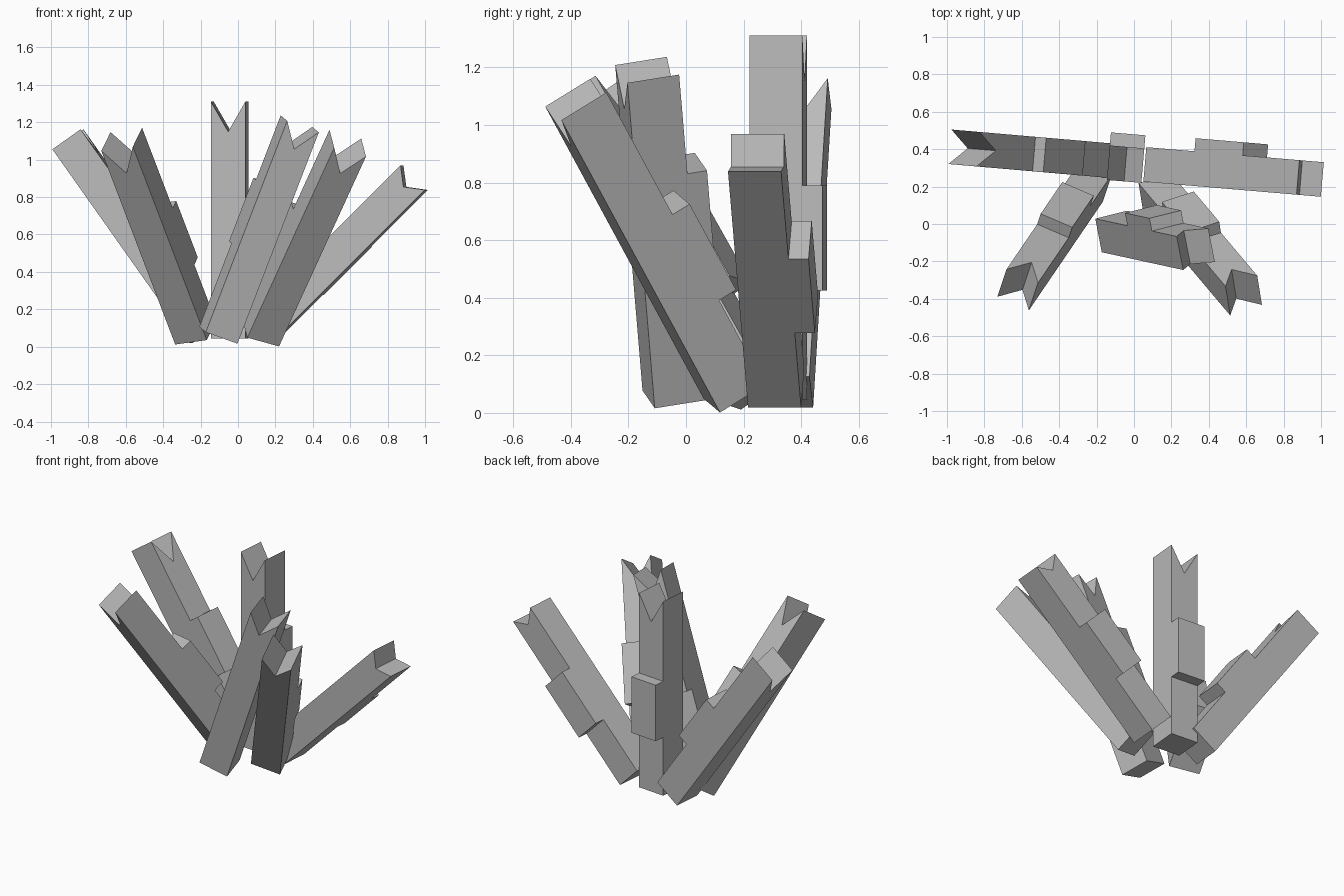
import bpy, bmesh
from mathutils import Vector, Matrix

if "Cube" in bpy.data.objects:
    bpy.data.objects.remove(bpy.data.objects["Cube"])

grey = bpy.data.materials.new("plain_grey")
grey.use_nodes = True
GREY = (0.5, 0.5, 0.5, 1)
grey.diffuse_color = GREY
grey.node_tree.nodes["Principled BSDF"].inputs["Base Color"].default_value = GREY

HALF = 0.0925        # half the thickness of a beam
BLOCK_LENGTH = 0.365
BLOCK_DEPTH = 0.07


def prism(bm, outline, y0, y1):
    """Extrude an x-z outline from y0 to y1."""
    face = bm.faces.new([bm.verts.new((x, y0, z)) for x, z in outline])
    out = bmesh.ops.extrude_face_region(bm, geom=[face])
    moved = [v for v in out["geom"] if isinstance(v, bmesh.types.BMVert)]
    bmesh.ops.translate(bm, verts=moved, vec=(0, y1 - y0, 0))


def beam(name, base, axis, back, length, notch, drop):
    """Square beam with a V-notched end and a block on its back, drop below the tip."""
    bm = bmesh.new()
    prism(bm, [(-HALF, 0), (HALF, 0), (HALF, length), (0, length - notch),
               (-HALF, length)], -HALF, HALF)
    top = length - drop
    low = top - BLOCK_LENGTH
    prism(bm, [(-HALF, low), (HALF, low), (HALF, top), (-HALF, top)],
          HALF, HALF + BLOCK_DEPTH)
    bmesh.ops.recalc_face_normals(bm, faces=bm.faces)

    # Stand the beam along its axis, back side turned as given
    z = Vector(axis).normalized()
    y = Vector(back)
    y = (y - z * y.dot(z)).normalized()
    turn = Matrix((y.cross(z), y, z)).transposed().to_4x4()
    bm.transform(Matrix.Translation(base) @ turn)

    mesh = bpy.data.meshes.new(name)
    bm.to_mesh(mesh)
    bm.free()
    mesh.materials.append(grey)
    bpy.context.collection.objects.link(bpy.data.objects.new(name, mesh))


# Fan of beams behind
beam("back_upright_beam", (-0.045, 0.32, 0.045), (0, 0, 1), (0.085, 1, 0), 1.265, 0.16, 0.52)
beam("back_right_beam", (-0.177, 0.343, 0.073), (-0.577, 0.05, 0.816), (0.82, -0.07, 0.57), 1.27, 0.165, 0.52)
beam("back_left_beam", (0.123, 0.313, 0.085), (0.707, -0.06, 0.707), (0.085, 1, 0), 1.16, 0.07, 0.43)

# Beams leaning forward
beam("front_left_beam", (0.122, 0.168, 0.073), (0.373, -0.442, 0.815), (-0.137, 0.847, 0.52), 1.245, 0.14, 0.52)
beam("front_right_beam", (-0.227, 0.228, 0.074), (-0.316, -0.464, 0.828), (0.27, 0.8, 0.53), 1.25, 0.158, 0.52)
beam("front_middle_beam", (-0.105, -0.04, 0.061), (0.358, -0.078, 0.93), (-0.2, 0.97, 0.12), 1.215, 0.13, 0.37)
